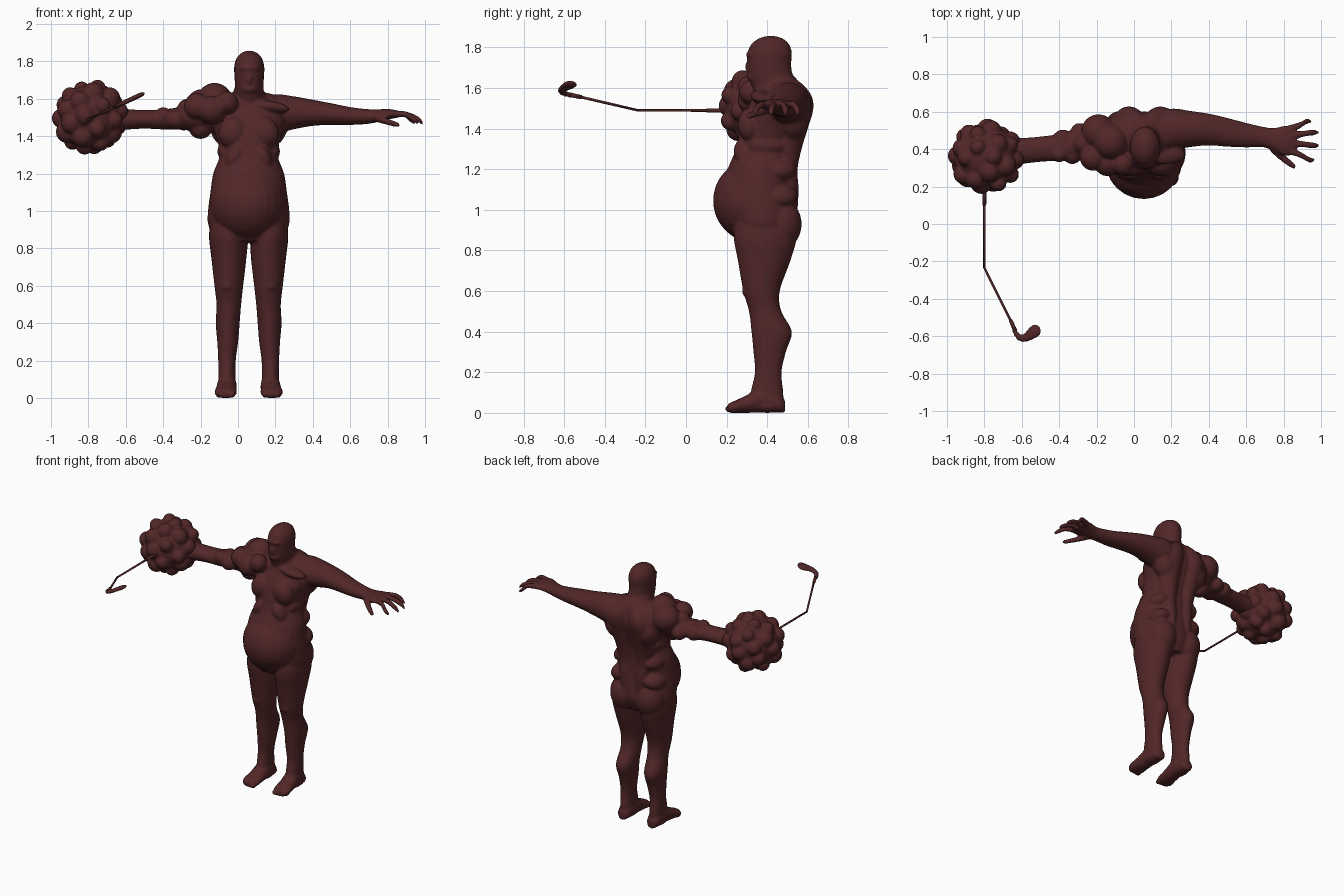
import bpy, bmesh, math, random
from mathutils import Vector, Matrix

random.seed(4)
MID = 0.057                      # x of the body's centre line

skin = bpy.data.materials.new("dark maroon skin")
skin.diffuse_color = (0.085, 0.02, 0.021, 1)


def catmull(rows, steps=5):
    """Smoothly resample a list of equal-length tuples."""
    out = []
    for i in range(len(rows) - 1):
        a, b, c, d = (rows[max(i - 1, 0)], rows[i], rows[i + 1],
                      rows[min(i + 2, len(rows) - 1)])
        for s in range(steps):
            t = s / steps
            out.append([0.5 * (2 * q + (r - p) * t + (2 * p - 5 * q + 4 * r - u) * t * t
                               + (3 * q - p - 3 * r + u) * t ** 3)
                        for p, q, r, u in zip(a, b, c, d)])
    return out + [list(rows[-1])]


def loft(bm, axis, rows, sides=24):
    """Skin of ellipses across an axis; rows are (x, y, z, radius 1, radius 2)."""
    e1, e2 = {"x": ((0, 1, 0), (0, 0, 1)), "y": ((1, 0, 0), (0, 0, 1)),
              "z": ((1, 0, 0), (0, 1, 0))}[axis]
    rings = []
    for x, y, z, r1, r2 in catmull(rows):
        c = Vector((x, y, z))
        rings.append([bm.verts.new(c + Vector(e1) * r1 * math.cos(k * math.tau / sides)
                                   + Vector(e2) * r2 * math.sin(k * math.tau / sides))
                      for k in range(sides)])
    for a, b in zip(rings, rings[1:]):
        for k in range(sides):
            n = (k + 1) % sides
            bm.faces.new((a[k], a[n], b[n], b[k]))
    bm.faces.new(rings[0])
    bm.faces.new(rings[-1])


def blob(bm, c, r, tilt=0.0):
    """Ellipsoid, tilted about the y axis."""
    m = (Matrix.Translation(c) @ Matrix.Rotation(tilt, 4, "Y")
         @ Matrix.Diagonal((*r, 1)))
    bmesh.ops.create_uvsphere(bm, u_segments=24, v_segments=16, radius=1, matrix=m)


def finish(bm, name, voxel=None, smooth=4):
    """Make an object, fuse its overlapping pieces and shade it smooth."""
    bmesh.ops.recalc_face_normals(bm, faces=bm.faces)
    me = bpy.data.meshes.new(name)
    bm.to_mesh(me)
    bm.free()
    ob = bpy.data.objects.new(name, me)
    bpy.context.collection.objects.link(ob)
    if voxel:
        m = ob.modifiers.new("fuse", "REMESH")
        m.mode, m.voxel_size = "VOXEL", voxel
        m = ob.modifiers.new("soften", "SMOOTH")
        m.factor, m.iterations = 0.5, smooth
    bpy.ops.object.select_all(action="DESELECT")
    ob.select_set(True)
    bpy.context.view_layer.objects.active = ob
    bpy.ops.object.convert(target="MESH")
    bpy.ops.object.shade_smooth()
    ob.data.materials.clear()
    ob.data.materials.append(skin)
    return ob


body = bmesh.new()

# Torso and neck
loft(body, "z", [(MID, y, z, rx, ry) for z, rx, y, ry in [
    (0.84, .17, .39, .13), (0.92, .215, .385, .17), (1.0, .218, .375, .175),
    (1.1, .205, .36, .18), (1.2, .19, .37, .165), (1.3, .155, .395, .15),
    (1.4, .175, .42, .155), (1.48, .20, .445, .155), (1.55, .18, .46, .135),
    (1.61, .10, .46, .115), (1.66, .075, .44, .09)]])
# Hanging belly
blob(body, (MID - .005, .335, 1.045), (.205, .202, .205))
blob(body, (MID, .33, .94), (.15, .13, .11))

# Head
loft(body, "z", [(MID + .003, y, z, rx, ry) for z, rx, y, ry in [
    (1.56, .08, .45, .11), (1.62, .079, .435, .115), (1.67, .077, .415, .11),
    (1.72, .079, .41, .108), (1.77, .081, .412, .11), (1.815, .069, .415, .094),
    (1.845, .042, .417, .058), (1.857, .012, .418, .016)]])
blob(body, (MID + .003, .315, 1.765), (.055, .02, .012))       # brow
blob(body, (MID + .003, .310, 1.705), (.016, .02, .03))        # nose
blob(body, (MID + .003, .335, 1.655), (.045, .035, .03))       # chin

for s in (-1, 1):
    # Legs
    loft(body, "z", [(MID + s * o, y, z, rx, ry) for z, o, rx, y, ry in [
        (0.95, .105, .10, .39, .15), (0.86, .11, .102, .39, .155),
        (0.75, .106, .094, .385, .13), (0.6, .106, .077, .372, .09),
        (0.5, .106, .066, .39, .08), (0.4, .112, .064, .422, .10),
        (0.3, .112, .056, .412, .08), (0.2, .116, .047, .405, .066),
        (0.1, .116, .046, .40, .08), (0.04, .116, .046, .41, .07)]])
    # Feet
    loft(body, "y", [(MID + s * o, y, h / 2, w, h / 2) for y, o, w, h in [
        (.488, .116, .025, .06), (.46, .116, .045, .09), (.38, .116, .052, .13),
        (.30, .12, .056, .088), (.24, .123, .06, .06), (.205, .122, .04, .045)]])
    blob(body, (MID + s * .118, .40, .035), (.05, .09, .035))
    for k in range(5):                                          # toes
        blob(body, (MID + s * (.085 + .019 * k), .218 + .006 * k, .02),
             (.013, .026, .02))
    # Buttocks and thigh folds
    blob(body, (MID + s * .10, .465, .93), (.10, .105, .125))
    blob(body, (MID + s * .10, .44, .83), (.085, .085, .08))
    blob(body, (MID + s * .115, .36, .60), (.05, .085, .05))
    # Flank rolls
    blob(body, (MID + s * .12, .45, 1.07), (.085, .10, .06), s * .3)
    blob(body, (MID + s * .115, .44, 1.20), (.07, .10, .055), s * .4)
    blob(body, (MID + s * .125, .40, 1.31), (.04, .09, .05), s * .5)
    # Back muscles either side of the spine
    loft(body, "z", [(MID + s * o, y, z, rx, .075) for z, o, rx, y in [
        (0.98, .06, .04, .475), (1.1, .065, .055, .48), (1.2, .07, .06, .475),
        (1.3, .075, .065, .495), (1.4, .085, .075, .525), (1.5, .085, .08, .553),
        (1.57, .07, .07, .54), (1.63, .035, .045, .49)]])
    blob(body, (MID + s * .13, .53, 1.44), (.075, .075, .10), s * .35)
    # Sagging chest, ribs and collar
    blob(body, (MID + s * .085, .315, 1.42), (.075, .06, .085), -s * .4)
    blob(body, (MID + s * .075, .295, 1.29), (.045, .06, .075), -s * .5)
    blob(body, (MID + s * .11, .37, 1.56), (.11, .05, .03), s * .15)
    # Sloping neck muscle
    blob(body, (MID + s * .10, .49, 1.58), (.11, .085, .05), s * .25)

# Healthy arm with hand
loft(body, "x", [(.08, .48, 1.51, .11, .10), (.2, .505, 1.52, .112, .105),
                 (.3, .508, 1.525, .097, .088), (.4, .505, 1.525, .085, .070),
                 (.5, .49, 1.518, .077, .058), (.6, .475, 1.508, .066, .048),
                 (.69, .465, 1.505, .055, .040), (.75, .452, 1.51, .062, .034),
                 (.81, .445, 1.518, .082, .027), (.86, .447, 1.517, .075, .018)])
for y0, y1, x2, y2 in [(.505, .53, .95, .548), (.468, .48, .988, .489),
                       (.43, .428, .99, .42), (.395, .37, .968, .343)]:
    loft(body, "x", [(.82, y0, 1.518, .021, .018), (.89, y1, 1.518, .017, .017),
                     (x2 - .03, y2, 1.492, .016, .017), (x2, y2, 1.468, .008, .010)], 12)
loft(body, "x", [(.73, .42, 1.50, .035, .022), (.79, .36, 1.48, .026, .018),
                 (.84, .32, 1.465, .02, .015), (.866, .305, 1.458, .010, .010)], 12)

# Diseased arm with swollen shoulder
loft(body, "x", [(.0, .47, 1.51, .11, .10), (-.12, .46, 1.52, .115, .10),
                 (-.2, .44, 1.51, .10, .085), (-.3, .425, 1.497, .082, .062),
                 (-.4, .41, 1.49, .072, .054), (-.5, .40, 1.49, .068, .050),
                 (-.6, .39, 1.49, .07, .056), (-.7, .38, 1.49, .08, .07)])
for x, y, z, r in [(-.125, .44, 1.59, .095), (-.19, .495, 1.56, .092), (-.22, .355, 1.56, .07),
                   (-.14, .33, 1.54, .075), (-.27, .43, 1.545, .055), (-.06, .32, 1.58, .06),
                   (-.33, .37, 1.49, .05), (-.38, .45, 1.49, .055), (-.29, .49, 1.48, .05),
                   (-.40, .375, 1.51, .045), (-.2, .43, 1.45, .065)]:
    blob(body, (x, y, z), (r, r, r))
finish(body, "body", 0.0085, 3)

# Lumpy growth in place of a hand
growth = bmesh.new()
centre = Vector((-.79, .36, 1.50))
blob(growth, centre, (.172, .172, .172))
COUNT = 34
for i in range(COUNT):
    h = 1 - 2 * (i + .5) / COUNT
    a = i * 2.39996 + random.uniform(-.15, .15)
    w = math.sqrt(1 - h * h)
    r = random.uniform(.042, .062)
    d = Vector((w * math.cos(a), w * math.sin(a), h))
    blob(growth, centre + d * (.208 - r + random.uniform(-.006, .006)), (r, r, r))
finish(growth, "lumpy_growth", 0.0085, 3)


def rod(name, pts):
    """Round bar through (x, y, z, radius) points."""
    bm = bmesh.new()
    for p, q in zip(pts, pts[1:]):
        a, b = Vector(p[:3]), Vector(q[:3])
        m = Matrix.Translation((a + b) / 2) @ (b - a).to_track_quat("Z", "Y").to_matrix().to_4x4()
        bmesh.ops.create_cone(bm, cap_ends=True, segments=12, radius1=p[3], radius2=q[3],
                              depth=(b - a).length, matrix=m)
    for p in pts[1:-1]:
        bmesh.ops.create_uvsphere(bm, u_segments=12, v_segments=8, radius=p[3],
                                  matrix=Matrix.Translation(p[:3]))
    finish(bm, name)


# Bent shaft and its grip
rod("shaft", [(-.8, .25, 1.49, .007), (-.8, -.235, 1.49, .006), (-.645, -.545, 1.562, .007)])
rod("grip", [(-.8, .25, 1.49, .011), (-.8, .10, 1.49, .010)])
rod("hosel", [(-.66, -.515, 1.555, .010), (-.635, -.57, 1.567, .011)])

# Flat curved club head
club = bmesh.new()
tilt = -math.atan2(.14, .30)
for x, y, r in [(-.638, -.572, .013), (-.628, -.59, .015), (-.613, -.606, .018),
                (-.594, -.61, .021), (-.574, -.605, .024), (-.555, -.592, .029),
                (-.538, -.578, .034), (-.529, -.572, .034)]:
    blob(club, (x, y, 1.566 + (x + .638) * .467), (r, r, .013), tilt)
finish(club, "club_head", 0.004, 4)
